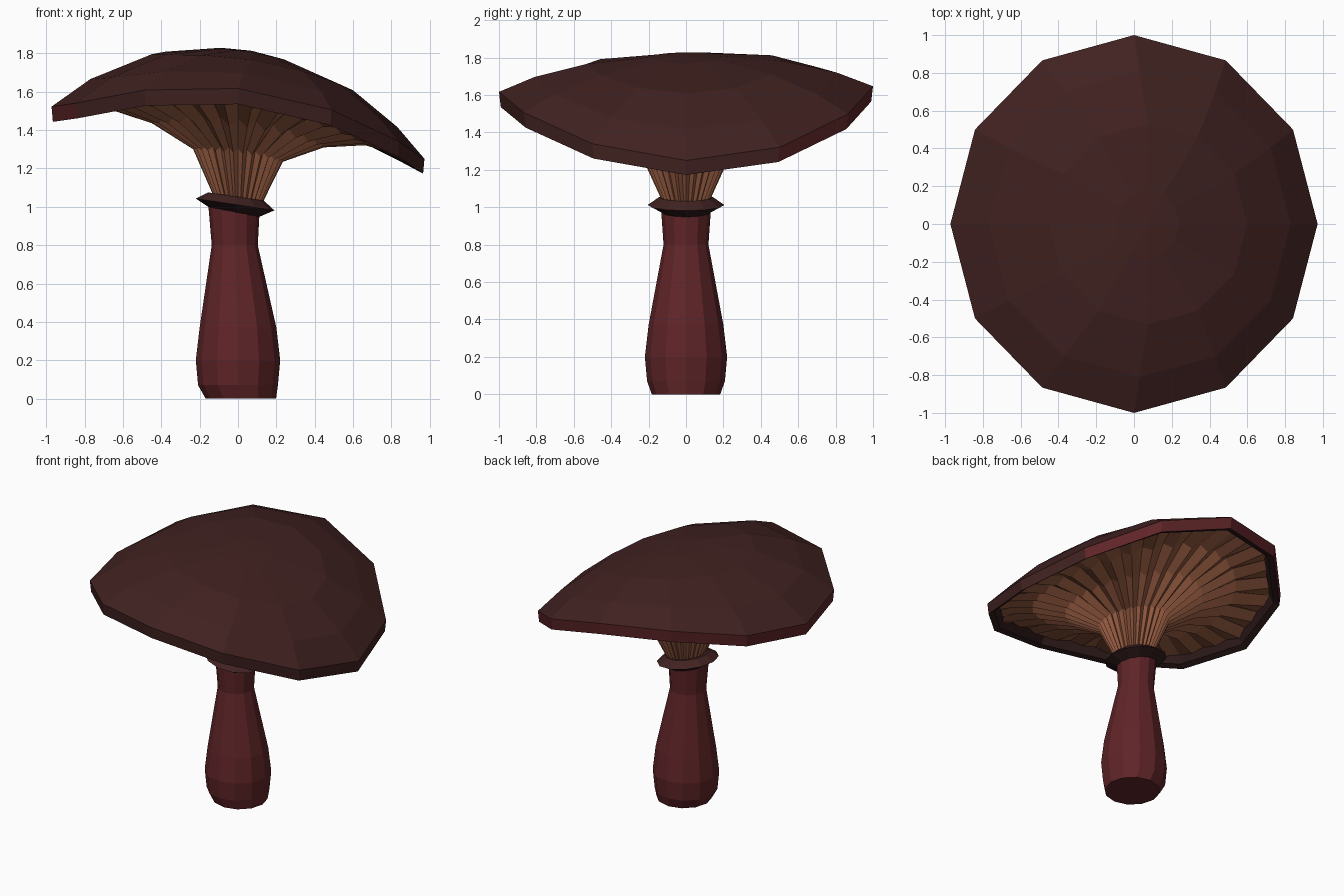
import bpy, math

if "Cube" in bpy.data.objects:
    bpy.data.objects.remove(bpy.data.objects["Cube"])


def material(name, rgb):
    m = bpy.data.materials.new(name)
    m.diffuse_color = (*rgb, 1)
    m.use_nodes = True
    m.node_tree.nodes["Principled BSDF"].inputs["Base Color"].default_value = m.diffuse_color
    return m


CAP = material("cap_brown", (0.052, 0.016, 0.015))
STEM = material("stem_red", (0.115, 0.018, 0.021))
GILL = material("gill_orange", (0.29, 0.10, 0.05))
DARK = material("dark_edge", (0.03, 0.011, 0.011))


def droop(x, y):
    # tilt, saddle bend and slight twist shared by the cap and gills
    return -0.14 * x - 0.26 * x * x - 0.04 * x * y + 0.015 * y


def loft(name, rings, mats, close_start=True, close_end=True, pick=None):
    # rings of equal point count joined by quads, with optional end faces
    n = len(rings[0])
    verts = [p for ring in rings for p in ring]
    faces, slots = [], []
    for k in range(len(rings) - 1):
        for i in range(n):
            j = (i + 1) % n
            faces.append((k * n + i, k * n + j, (k + 1) * n + j, (k + 1) * n + i))
            slots.append(pick(k, i) if pick else 0)
    if close_start:
        faces.append(tuple(reversed(range(n))))
        slots.append(0)
    if close_end:
        faces.append(tuple((len(rings) - 1) * n + i for i in range(n)))
        slots.append(0)
    mesh = bpy.data.meshes.new(name)
    mesh.from_pydata(verts, [], faces)
    for m in mats:
        mesh.materials.append(m)
    for f, s in zip(mesh.polygons, slots):
        f.material_index = s
    mesh.update()
    obj = bpy.data.objects.new(name, mesh)
    bpy.context.collection.objects.link(obj)
    return obj


def circle(cx, rx, ry, z, height=lambda x, y: 0, n=12):
    pts = []
    for i in range(n):
        a = 2 * math.pi * i / n
        x, y = cx + rx * math.cos(a), ry * math.sin(a)
        pts.append((x, y, z + height(x, y)))
    return pts


# stem: bulbous, slightly leaning (centre x, radius, z)
stem = [(0.015, 0.183, 0), (0.0, 0.208, 0.07), (0.0, 0.22, 0.2),
        (0.0, 0.20, 0.37), (-0.017, 0.12, 0.8), (-0.02, 0.134, 1.0)]
loft("stem", [circle(c, r, r, z) for c, r, z in stem], [STEM])

# tilted collar ring around the stem top
collar = [(-0.01, 0.122, 0.965), (-0.015, 0.205, 1.01), (-0.01, 0.145, 1.052)]
loft("collar", [circle(c, r, r, z, lambda x, y: -0.15 * x) for c, r, z in collar],
     [CAP, DARK], pick=lambda k, i: 1 if k == 0 else 0)

# cap: from the inner lip, round the rim, up to the crown (centre x, rx, ry, z)
cap = [(0.0, 0.89, 0.91, 1.62), (0.0, 0.925, 0.95, 1.555), (0.0, 0.965, 0.99, 1.55),
       (0.0, 0.972, 1.0, 1.632), (0.03, 0.80, 0.81, 1.712),
       (0.075, 0.525, 0.53, 1.785), (0.07, 0.17, 0.18, 1.817), (0.07, 0.01, 0.01, 1.824)]


def cap_slot(k, i):
    if k < 2:
        return 2
    return 1 if k == 2 and 1 <= i <= 6 else 0


loft("cap", [circle(*c, droop) for c in cap], [CAP, STEM, DARK],
     close_start=False, pick=cap_slot)

# gills: pleated trumpet under the cap (radius, z, pleat depth)
profile = [(0.125, 1.03, 0.012), (0.24, 1.282, 0.025), (0.46, 1.425, 0.04),
           (0.68, 1.528, 0.04), (0.93, 1.59, 0.015)]
N = 60
gills = []
for r, z, d in profile:
    ring = []
    for i in range(N):
        a = 2 * math.pi * i / N
        valley = i % 2
        q = r - (0.5 * d if valley and r < 0.3 else 0)
        # stay inside the twelve sided rim
        if r > 0.9:
            q *= math.cos(math.pi / 12) / math.cos(a % (math.pi / 6) - math.pi / 12)
        x, y = 0.975 * q * math.cos(a), q * math.sin(a)
        ring.append((x, y, z + d * valley + droop(x, y)))
    gills.append(ring)
loft("gills", gills, [GILL], close_start=True, close_end=False)
